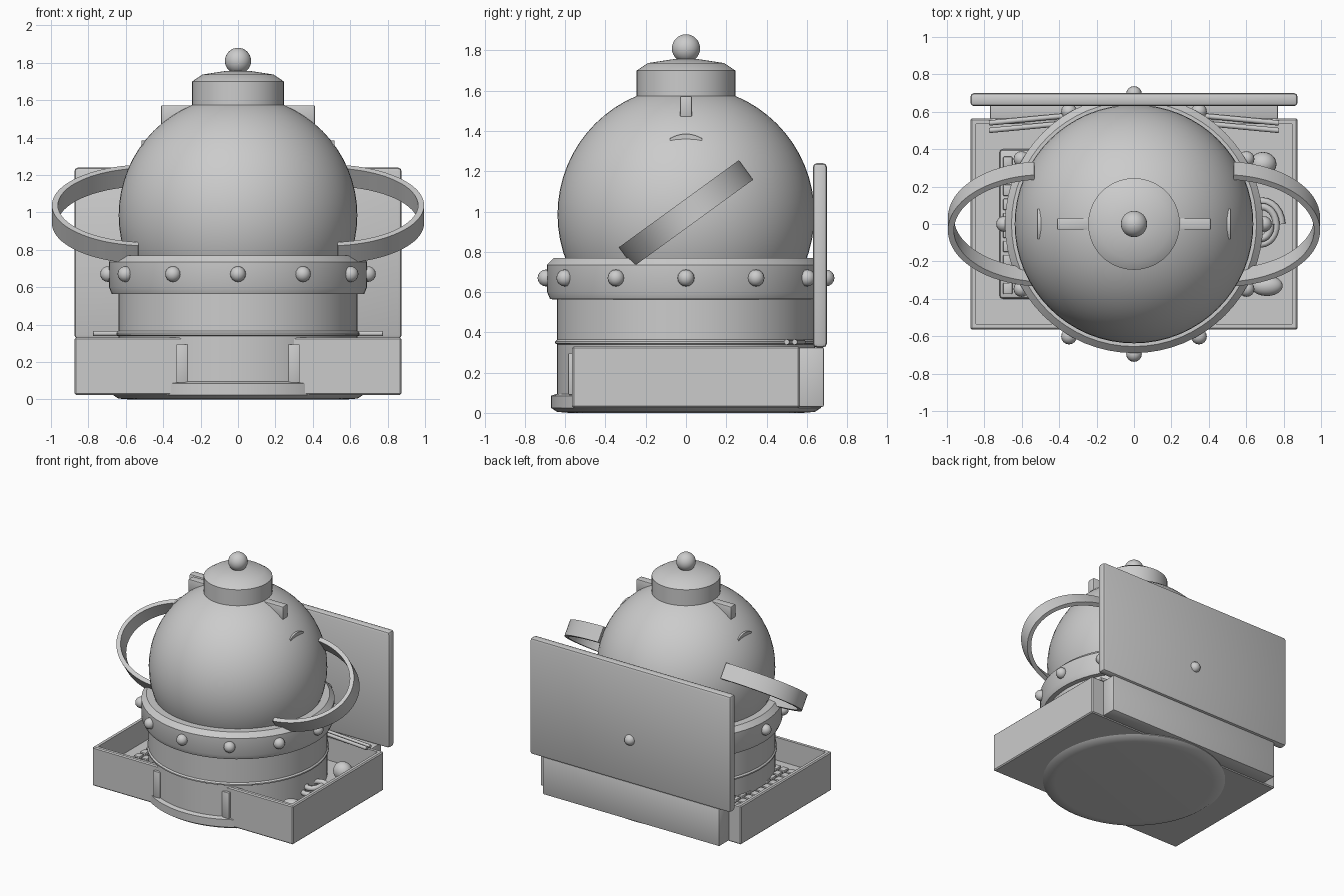
import bpy, bmesh, math
from mathutils import Vector

if "Cube" in bpy.data.objects:
    bpy.data.objects.remove(bpy.data.objects["Cube"])

grey = bpy.data.materials.new("plain_grey")
grey.diffuse_color = (0.6, 0.6, 0.6, 1)
grey.use_nodes = True
grey.node_tree.nodes["Principled BSDF"].inputs["Base Color"].default_value = grey.diffuse_color


def finish(ob, name, smooth=True):
    ob.name = name
    ob.data.materials.clear()
    ob.data.materials.append(grey)
    if smooth:
        bpy.ops.object.select_all(action='DESELECT')
        ob.select_set(True)
        bpy.context.view_layer.objects.active = ob
        bpy.ops.object.shade_smooth_by_angle(angle=math.radians(30))
    return ob


def from_bmesh(bm, name, smooth=True):
    bmesh.ops.recalc_face_normals(bm, faces=bm.faces)
    me = bpy.data.meshes.new(name)
    bm.to_mesh(me)
    bm.free()
    ob = bpy.data.objects.new(name, me)
    bpy.context.collection.objects.link(ob)
    return finish(ob, name, smooth)


def lathe(name, profile, n=64):
    """Revolve (radius, z) points round the z axis, closing both ends."""
    bm = bmesh.new()
    rings = [[bm.verts.new((r * math.cos(2 * math.pi * i / n),
                            r * math.sin(2 * math.pi * i / n), z)) for i in range(n)]
             for r, z in profile]
    for a, b in zip(rings, rings[1:]):
        for i in range(n):
            bm.faces.new((a[i], a[(i + 1) % n], b[(i + 1) % n], b[i]))
    bm.faces.new(rings[0])
    bm.faces.new(rings[-1])
    return from_bmesh(bm, name)


def box(name, lo, hi, bevel=0.0):
    lo, hi = Vector(lo), Vector(hi)
    bm = bmesh.new()
    bmesh.ops.create_cube(bm, size=1)
    for v in bm.verts:
        v.co = Vector([c * s + m for c, s, m in zip(v.co, hi - lo, (lo + hi) / 2)])
    if bevel:
        bmesh.ops.bevel(bm, geom=bm.edges[:], offset=bevel, segments=2, profile=0.5, affect='EDGES')
    return from_bmesh(bm, name)


def ball(name, loc, size, seg=24):
    bpy.ops.mesh.primitive_uv_sphere_add(segments=seg, ring_count=seg // 2, location=loc)
    ob = bpy.context.object
    ob.scale = size
    return finish(ob, name)


def rod(name, points, radius):
    cu = bpy.data.curves.new(name, 'CURVE')
    cu.dimensions = '3D'
    cu.bevel_depth = radius
    cu.bevel_resolution = 2
    cu.use_fill_caps = True
    sp = cu.splines.new('POLY')
    sp.points.add(len(points) - 1)
    for p, co in zip(sp.points, points):
        p.co = (*co, 1)
    cu.materials.append(grey)
    bpy.context.collection.objects.link(bpy.data.objects.new(name, cu))


# Round body: foot, lip, wall, thin seam ring
lathe("round_base", [(0.58, 0), (0.64, 0.005), (0.67, 0.025), (0.67, 0.085), (0.64, 0.095),
                     (0.64, 0.34), (0.65, 0.345), (0.65, 0.355), (0.64, 0.365), (0.64, 0.60)])
# Riveted collar
lathe("collar", [(0.60, 0.56), (0.675, 0.565), (0.69, 0.60), (0.69, 0.735), (0.655, 0.77), (0.58, 0.77)])
for i in range(12):
    a = math.radians(30 * i)
    ball("rivet", (0.695 * math.cos(a), 0.695 * math.sin(a), 0.67), (0.042,) * 3, 16)

# Dome, cap and knob
ball("dome", (0, 0, 0.985), (0.638,) * 3, 64)
lathe("cap", [(0.245, 1.5), (0.245, 1.70), (0.19, 1.737), (0.06, 1.757)])
ball("top_knob", (0, 0, 1.81), (0.07,) * 3, 32)

# Open tray
bm = bmesh.new()
bmesh.ops.create_cube(bm, size=1)
for v in bm.verts:
    v.co = (v.co.x * 1.75, v.co.y * 1.13, 0.1775 + v.co.z * 0.305)
bmesh.ops.bevel(bm, geom=bm.edges[:], offset=0.008, segments=1, affect='EDGES')
top = max(bm.faces, key=lambda f: f.calc_center_median().z)
bmesh.ops.inset_region(bm, faces=[top], thickness=0.032)
inner = bmesh.ops.extrude_discrete_faces(bm, faces=[top])['faces'][0]
for v in inner.verts:
    v.co.z -= 0.18
from_bmesh(bm, "tray", False)

# Upright back board and the plate below it
box("back_board", (-0.875, 0.63, 0.325), (0.875, 0.70, 1.24), 0.02)
box("lower_back_plate", (-0.77, 0.56, 0.03), (0.77, 0.685, 0.325), 0.008)

# Key pad in the left side of the tray
box("key_pad", (-0.72, -0.40, 0.14), (-0.5, 0.40, 0.19), 0.02)
for i in range(10):
    for x in (-0.70, -0.635, -0.57):
        y = -0.375 + i * 0.075
        box("key", (x, y, 0.18), (x + 0.05, y + 0.06, 0.21), 0.006)

# Small items in the right side of the tray
ball("round_item", (0.69, 0.32, 0.22), (0.072, 0.065, 0.07))
ball("oval_item", (0.71, -0.33, 0.20), (0.085, 0.055, 0.05))
rod("coil_item", [((0.68 + (0.11 - 0.03 * t / 24) * math.cos(t * math.pi / 12)),
                   (0.13 - 0.03 * t / 24) * math.sin(t * math.pi / 12), 0.17 + 0.0015 * t)
                  for t in range(49)], 0.02)

for s in (-1, 1):
    # Fin under the cap and eyelid on the dome side
    xs = sorted((s * 0.2, s * 0.412))
    box("fin", (xs[0], -0.03, 1.47), (xs[1], 0.03, 1.572), 0.006)
    bm = bmesh.new()
    rows = []
    for i in range(9):
        t = i / 4 - 1
        y, z = 0.08 * t, 1.385 - 0.022 * t * t
        rows.append([bm.verts.new((s * x, y, z + dz)) for x, dz in
                     ((0.45, 0), (0.515, 0), (0.515, -0.028), (0.45, -0.028))])
    for a, b in zip(rows, rows[1:]):
        for k in range(4):
            bm.faces.new((a[k], a[(k + 1) % 4], b[(k + 1) % 4], b[k]))
    bm.faces.new(rows[0])
    bm.faces.new(rows[-1])
    from_bmesh(bm, "eyelid")

    # Tilted band handle
    tilt = math.radians(36)
    along = Vector((0, math.cos(tilt), math.sin(tilt)))
    across = Vector((0, -math.sin(tilt), math.cos(tilt)))
    bm = bmesh.new()
    rows = []
    for i in range(33):
        a = math.radians(-84 + 168 * i / 32)
        row = []
        for inset, w in ((0, 0.06), (0, -0.06), (0.032, -0.06), (0.032, 0.06)):
            p = Vector((s * (0.48 + (0.515 - inset) * math.cos(a)), 0, 0.99))
            row.append(bm.verts.new(p + along * (0.37 - inset) * math.sin(a) + across * w))
        rows.append(row)
    for a, b in zip(rows, rows[1:]):
        for k in range(4):
            bm.faces.new((a[k], a[(k + 1) % 4], b[(k + 1) % 4], b[k]))
    bm.faces.new(rows[0])
    bm.faces.new(rows[-1])
    from_bmesh(bm, "handle")

    # Pair of slim rods resting at the back of the tray
    for y in (0.50, 0.54):
        rod("slim_rod", [(s * 0.35, y + 0.04, 0.352), (s * 0.775, y, 0.352)], 0.014)
    # Upright strip beside the round body at the tray front
    xs = sorted((s * 0.27, s * 0.33))
    box("front_strip", (xs[0], -0.585, 0.09), (xs[1], -0.55, 0.295), 0.004)
